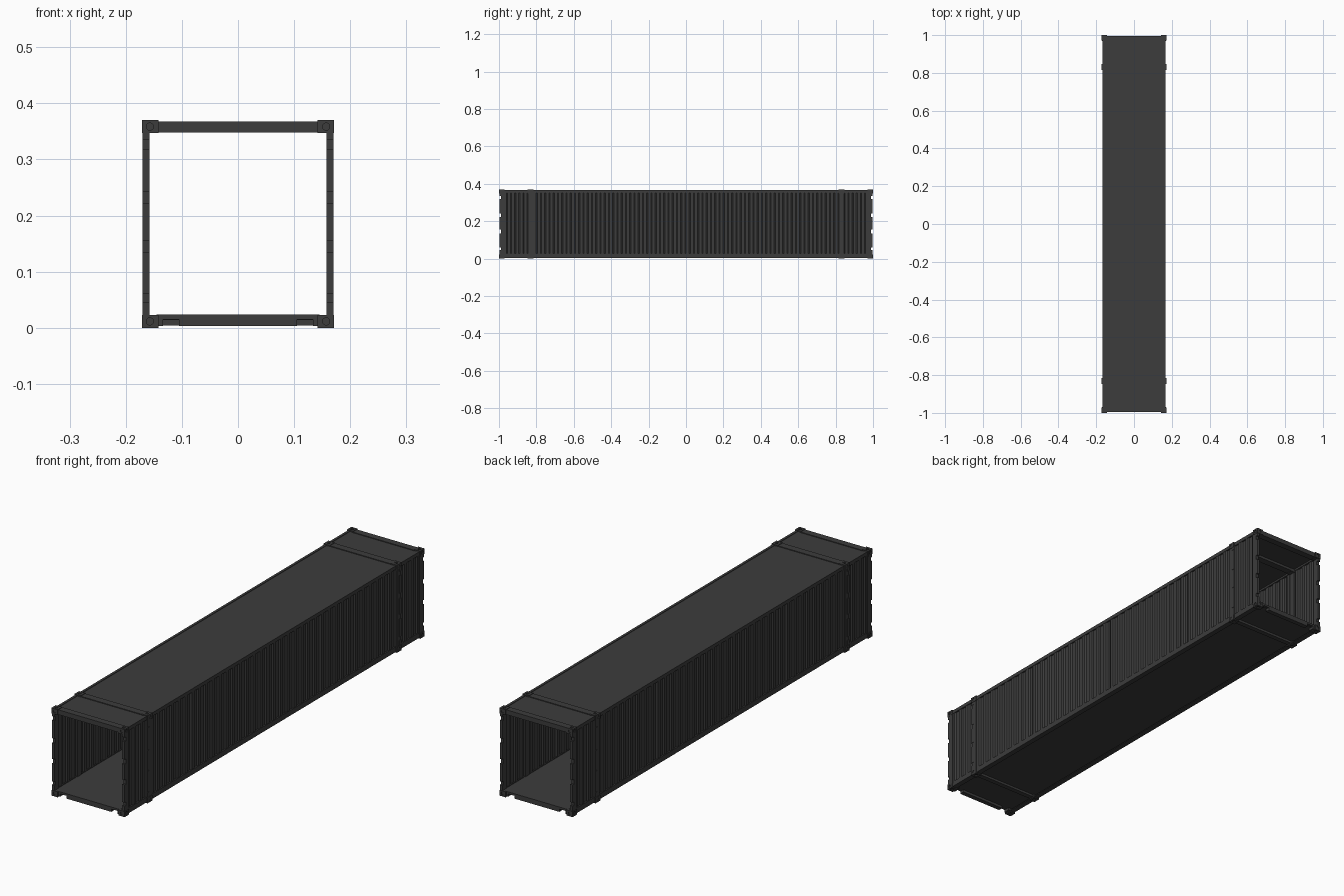
import bpy, bmesh, math
from mathutils import Matrix, Vector

if "Cube" in bpy.data.objects:
    bpy.data.objects.remove(bpy.data.objects["Cube"])

paint = bpy.data.materials.new("dark_grey_paint")
paint.diffuse_color = (0.045, 0.045, 0.045, 1)
paint.use_nodes = True
paint.node_tree.nodes["Principled BSDF"].inputs["Base Color"].default_value = paint.diffuse_color


def make(name, bm, mirror=(False, False)):
    me = bpy.data.meshes.new(name)
    bmesh.ops.recalc_face_normals(bm, faces=bm.faces)
    bm.to_mesh(me)
    bm.free()
    me.materials.append(paint)
    ob = bpy.data.objects.new(name, me)
    bpy.context.collection.objects.link(ob)
    if any(mirror):
        add_mirror(ob, mirror)
    return ob


def add_mirror(ob, axes):
    m = ob.modifiers.new("mirror", 'MIRROR')
    m.use_axis = (axes[0], axes[1], False)
    m.use_mirror_merge = False


def add_box(bm, x, y, z):
    mat = Matrix.Translation(((x[0]+x[1])/2, (y[0]+y[1])/2, (z[0]+z[1])/2))
    mat = mat @ Matrix.Diagonal((x[1]-x[0], y[1]-y[0], z[1]-z[0], 1))
    bmesh.ops.create_cube(bm, size=1, matrix=mat)


def boxes(name, specs, mirror=(False, False)):
    bm = bmesh.new()
    for s in specs:
        add_box(bm, *s)
    return make(name, bm, mirror)


def casting(name, x, y, z, holes):
    """Corner block with round sockets; holes = (face centre, outward axis)."""
    ob = boxes(name, [(x, y, z)])
    bm = bmesh.new()
    for centre, axis in holes:
        rot = Vector(axis).to_track_quat('Z', 'Y').to_matrix().to_4x4()
        bmesh.ops.create_cone(bm, cap_ends=True, segments=16, radius1=0.0065,
                              radius2=0.0065, depth=0.008,
                              matrix=Matrix.Translation(centre) @ rot)
    cutter = make(name + "_cutter", bm)
    cutter.hide_render = True
    cutter.hide_set(True)
    b = ob.modifiers.new("sockets", 'BOOLEAN')
    b.operation, b.object, b.solver = 'DIFFERENCE', cutter, 'EXACT'
    add_mirror(ob, (True, True))


def corrugated(name, y0, y1, ribs, mirror):
    """Trapezoidal pressed sheet running along y."""
    bm = bmesh.new()
    xo, xi, p = 0.1655, 0.1605, (y1 - y0) / ribs
    pts = []
    for i in range(ribs):
        y = y0 + i * p
        pts += [(xo, y), (xo, y + p*.36), (xi, y + p*.5), (xi, y + p*.86)]
    pts.append((xo, y1))
    cols = [[bm.verts.new((x, y, z)) for z in (0.02, 0.358)] for x, y in pts]
    for a, b in zip(cols, cols[1:]):
        bm.faces.new((a[0], b[0], b[1], a[1]))
    ob = make(name, bm)
    s = ob.modifiers.new("sheet", 'SOLIDIFY')
    s.thickness, s.offset = 0.0015, 0
    add_mirror(ob, mirror)


XM, YM, BOTH = (True, False), (False, True), (True, True)

# Corrugated side walls: long middle run and short end bays
corrugated("side_wall_middle", -0.818, 0.818, 36, XM)
corrugated("side_wall_end", -0.975, -0.845, 3, BOTH)

# Roof and floor
boxes("roof_panel", [((-0.162, 0.162), (-0.985, 0.985), (0.360, 0.365))])
boxes("floor", [((-0.16, 0.16), (-0.985, 0.985), (0.014, 0.023))])

# Longitudinal rails
boxes("top_rail", [((0.157, 0.1675), (-0.985, 0.985), (0.352, 0.367))], XM)
boxes("bottom_rail", [((0.161, 0.1675), (-0.985, 0.985), (0.004, 0.026)),
                      ((0.145, 0.1665), (-0.985, 0.985), (0.004, 0.008))], XM)

# End header and sill with fork pockets
boxes("end_header", [((-0.145, 0.145), (-0.996, -0.968), (0.348, 0.368))], YM)
boxes("end_sill", [((-0.145, 0.145), (-0.995, -0.968), (0.015, 0.0235)),
                   ((-0.105, 0.105), (-0.995, -0.975), (0.003, 0.015))], YM)
boxes("sill_pocket_side", [((0.134, 0.145), (-0.995, -0.968), (0.003, 0.015))], BOTH)

# Corner posts with notched end flange
flange = [(0.02, 0.045), (0.06, 0.135), (0.155, 0.222), (0.242, 0.318), (0.335, 0.35)]
boxes("corner_post",
      [((0.158, 0.170), (-0.990, -0.968), (0.018, 0.352))] +
      [((0.158, 0.170), (-0.998, -0.989), z) for z in flange], BOTH)

# Intermediate lifting posts with the same notched outer strip
boxes("lifting_post",
      [((0.158, 0.1685), (-0.845, -0.818), (0.006, 0.366))] +
      [((0.168, 0.170), (-0.846, -0.834), z) for z in flange], BOTH)

# Cross members at the lifting posts
boxes("roof_beam", [((-0.155, 0.155), (-0.846, -0.816), (0.349, 0.368))], YM)
boxes("floor_beam", [((-0.155, 0.155), (-0.842, -0.821), (0.004, 0.016))], YM)

# Castings at the corners and on the lifting posts
for tag, z, face in (("bottom", (0.0, 0.023), 0.0), ("top", (0.347, 0.370), 0.370)):
    zc, up = sum(z) / 2, (0, 0, 1)
    casting("corner_casting_" + tag, (0.142, 0.171), (-1.0, -0.971), z,
            [((0.171, -0.986, zc), (1, 0, 0)),
             ((0.157, -1.0, zc), (0, 1, 0)),
             ((0.157, -0.986, face), up)])
    casting("lifting_casting_" + tag, (0.142, 0.171), (-0.847, -0.815), z,
            [((0.171, -0.831, zc), (1, 0, 0)),
             ((0.157, -0.831, face), up)])
